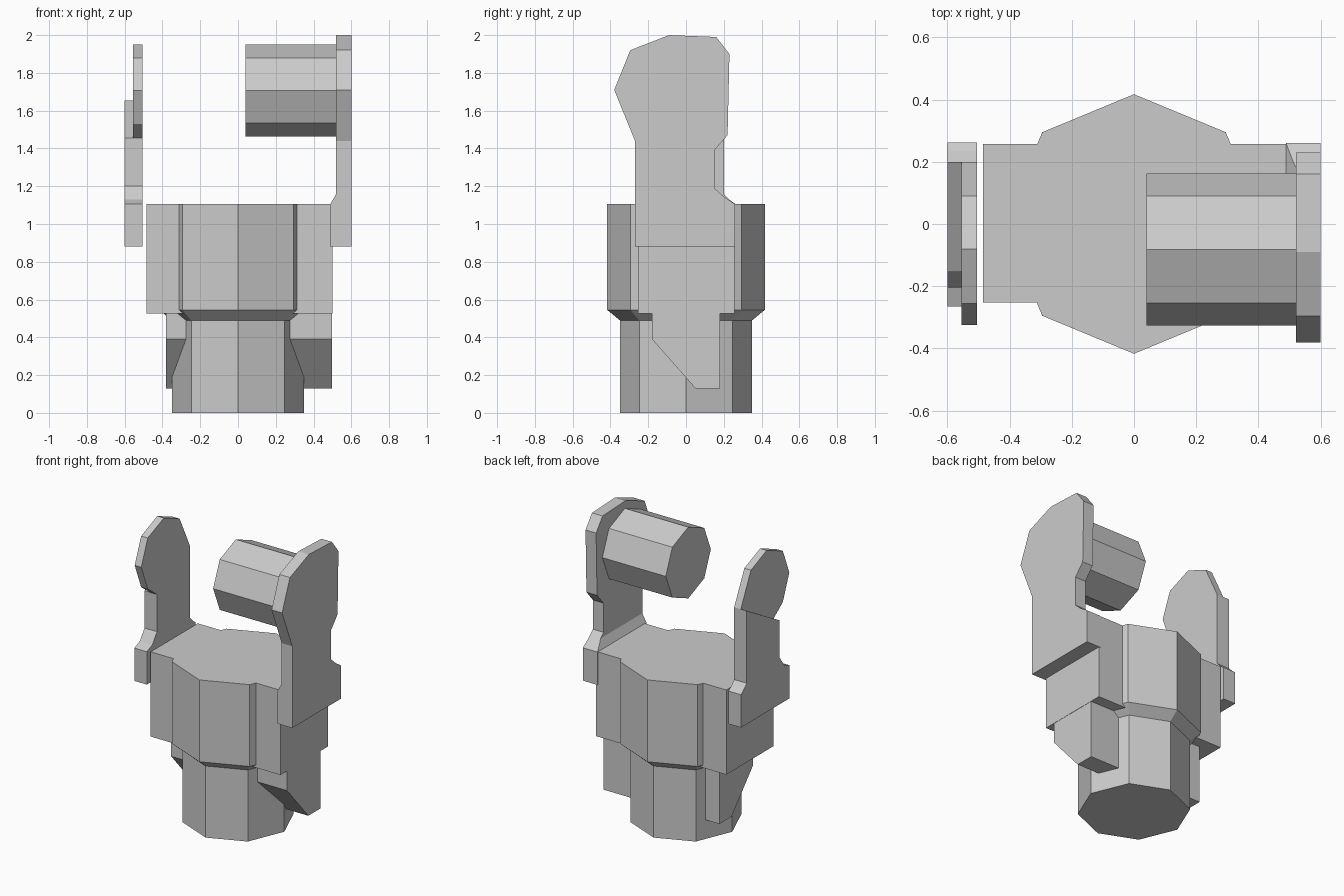
import bpy, bmesh
from math import cos, sin, pi
from mathutils import Vector

if "Cube" in bpy.data.objects:
    bpy.data.objects.remove(bpy.data.objects["Cube"])


def finish(name, bm):
    bmesh.ops.recalc_face_normals(bm, faces=bm.faces)
    me = bpy.data.meshes.new(name)
    bm.to_mesh(me)
    bm.free()
    ob = bpy.data.objects.new(name, me)
    bpy.context.collection.objects.link(ob)
    return ob


def loft(rings):
    """Closed solid through a list of matching point rings."""
    bm = bmesh.new()
    vs = [[bm.verts.new(p) for p in r] for r in rings]
    n = len(vs[0])
    for a, b in zip(vs, vs[1:]):
        for i in range(n):
            j = (i + 1) % n
            bm.faces.new((a[i], a[j], b[j], b[i]))
    bm.faces.new(vs[0])
    bm.faces.new(vs[-1])
    return bm


def slab(x0, x1, profile):
    """Side profile (y, z) extruded along x."""
    return loft([[(x, y, z) for y, z in profile] for x in (x0, x1)])


def octagon(r, cy=0.0, cz=0.0):
    return [(cy + r * cos(i * pi / 4), cz + r * sin(i * pi / 4)) for i in range(8)]


def union(target, others):
    for other in others:
        m = target.modifiers.new("union", 'BOOLEAN')
        m.operation, m.solver, m.object = 'UNION', 'EXACT', other
        bpy.context.view_layer.objects.active = target
        bpy.ops.object.modifier_apply(modifier=m.name)
        bpy.data.objects.remove(other)


# Eight-sided body with flared upper tier
body = finish("body", loft([[(x, y, z) for x, y in octagon(r)] for r, z in
                            ((0.35, 0), (0.35, 0.49), (0.417, 0.545), (0.417, 1.105))]))

# Cross block through the body and the angled fins below it
block = finish("cross_block", slab(-0.485, 0.5, [(-0.253, 0.525), (0.257, 0.525),
                                                 (0.257, 1.105), (-0.253, 1.105)]))
fin = finish("lower_fins", slab(-0.38, 0.498, [(-0.18, 0.6), (-0.18, 0.39), (0.05, 0.13),
                                              (0.18, 0.13), (0.18, 0.6)]))
union(body, [block, fin])

# Right arm plate
right_arm = finish("right_arm", slab(0.52, 0.6, [
    (-0.27, 0.88), (-0.27, 1.44), (-0.38, 1.71), (-0.295, 1.92), (-0.09, 2.0), (0.16, 1.99),
    (0.23, 1.9), (0.22, 1.47), (0.15, 1.39), (0.15, 1.19), (0.2, 1.145), (0.26, 1.105),
    (0.26, 0.88)]))

# Thicker foot of the right arm, chamfered on its inner top edge
bm = slab(0.488, 0.52, [(-0.27, 0.88), (0.26, 0.88), (0.26, 1.105), (0.2, 1.145),
                        (0.183, 1.16), (-0.27, 1.16)])
bmesh.ops.bisect_plane(bm, geom=bm.verts[:] + bm.edges[:] + bm.faces[:], dist=1e-5,
                       plane_co=Vector((0.488, 0, 1.104)), plane_no=Vector((-0.056, 0, 0.032)),
                       clear_outer=True)
bmesh.ops.holes_fill(bm, edges=[e for e in bm.edges if e.is_boundary], sides=0)
union(right_arm, [finish("right_arm_foot", bm)])

# Eight-sided barrel carried by the right arm
finish("barrel", slab(0.04, 0.52, octagon(0.244, -0.082, 1.706)))

# Left arm: outer layer stops at a slope, inner layer carries the rounded head
foot = [(0.2, 1.16), (0.235, 1.125), (0.262, 1.105), (0.262, 0.88), (-0.265, 0.88),
        (-0.265, 1.105), (-0.205, 1.13), (-0.155, 1.2), (-0.155, 1.455)]
head = [(-0.255, 1.53), (-0.325, 1.706), (-0.255, 1.88), (-0.08, 1.95), (0.09, 1.88)]
left_arm = finish("left_arm", slab(-0.555, -0.505, [(0.2, 1.655)] + foot + head))
union(left_arm, [finish("left_arm_outer", slab(-0.6, -0.555, [(0.2, 1.655)] + foot))])
